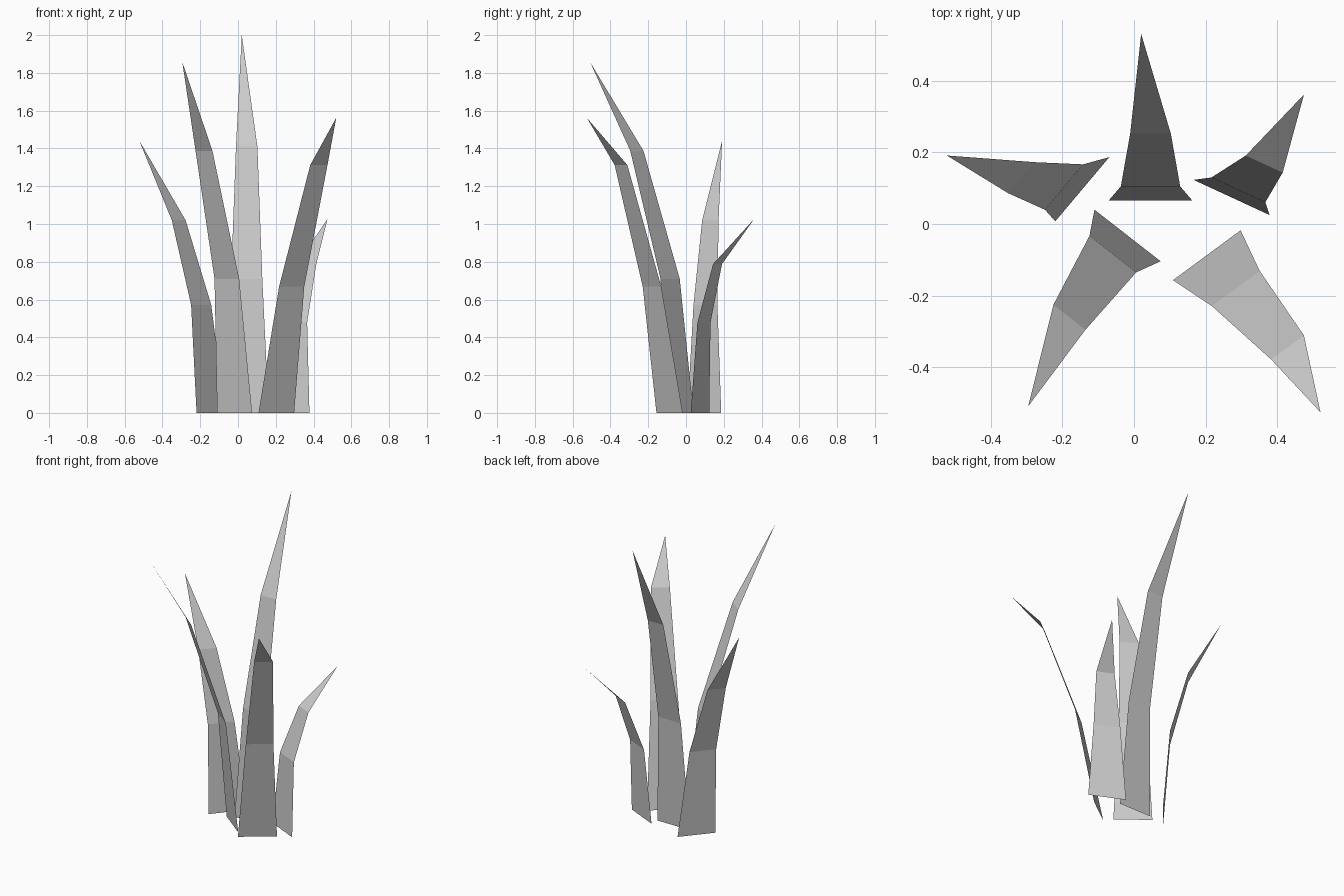
import bpy
import bmesh
from math import cos, sin, radians
from mathutils import Vector

if "Cube" in bpy.data.objects:
    bpy.data.objects.remove(bpy.data.objects["Cube"])

# All blades share the same taper: half-width at root, lower bend, upper bend
HALF_WIDTHS = (0.117, 0.0827, 0.0567)


def blade(name, angle, spine):
    """Flat tapered leaf following a bent spine and ending in a point."""
    a = radians(angle)
    across = Vector((cos(a), sin(a), 0))
    bm = bmesh.new()
    rows = []
    for p, w in zip(spine, HALF_WIDTHS):
        c = Vector(p)
        rows.append((bm.verts.new(c - across * w), bm.verts.new(c + across * w)))
    for (l0, r0), (l1, r1) in zip(rows, rows[1:]):
        bm.faces.new((l0, r0, r1, l1))
    bm.faces.new((*rows[-1], bm.verts.new(spine[-1])))
    mesh = bpy.data.meshes.new(name)
    bm.to_mesh(mesh)
    bm.free()
    obj = bpy.data.objects.new(name, mesh)
    bpy.context.collection.objects.link(obj)
    return obj


# Tuft of five blades: width direction in degrees, then spine from root to tip
blade("grass_blade_back", 0,
      [(0.046, 0.065, 0), (0.046, 0.105, 0.71), (0.046, 0.252, 1.41), (0.02, 0.53, 2.0)])
blade("grass_blade_front_left", 142.1,
      [(-0.018, -0.032, 0), (-0.059, -0.084, 0.71), (-0.18, -0.26, 1.387), (-0.295, -0.508, 1.858)])
blade("grass_blade_front_right", 216.4,
      [(0.203, -0.087, 0), (0.284, -0.18, 0.668), (0.428, -0.344, 1.312), (0.52, -0.525, 1.562)])
blade("grass_blade_left", 49.9,
      [(-0.144, 0.097, 0), (-0.195, 0.103, 0.572), (-0.314, 0.129, 1.02), (-0.522, 0.191, 1.44)])
blade("grass_blade_right", -24.8,
      [(0.272, 0.074, 0), (0.291, 0.095, 0.478), (0.363, 0.167, 0.788), (0.474, 0.361, 1.027)])
